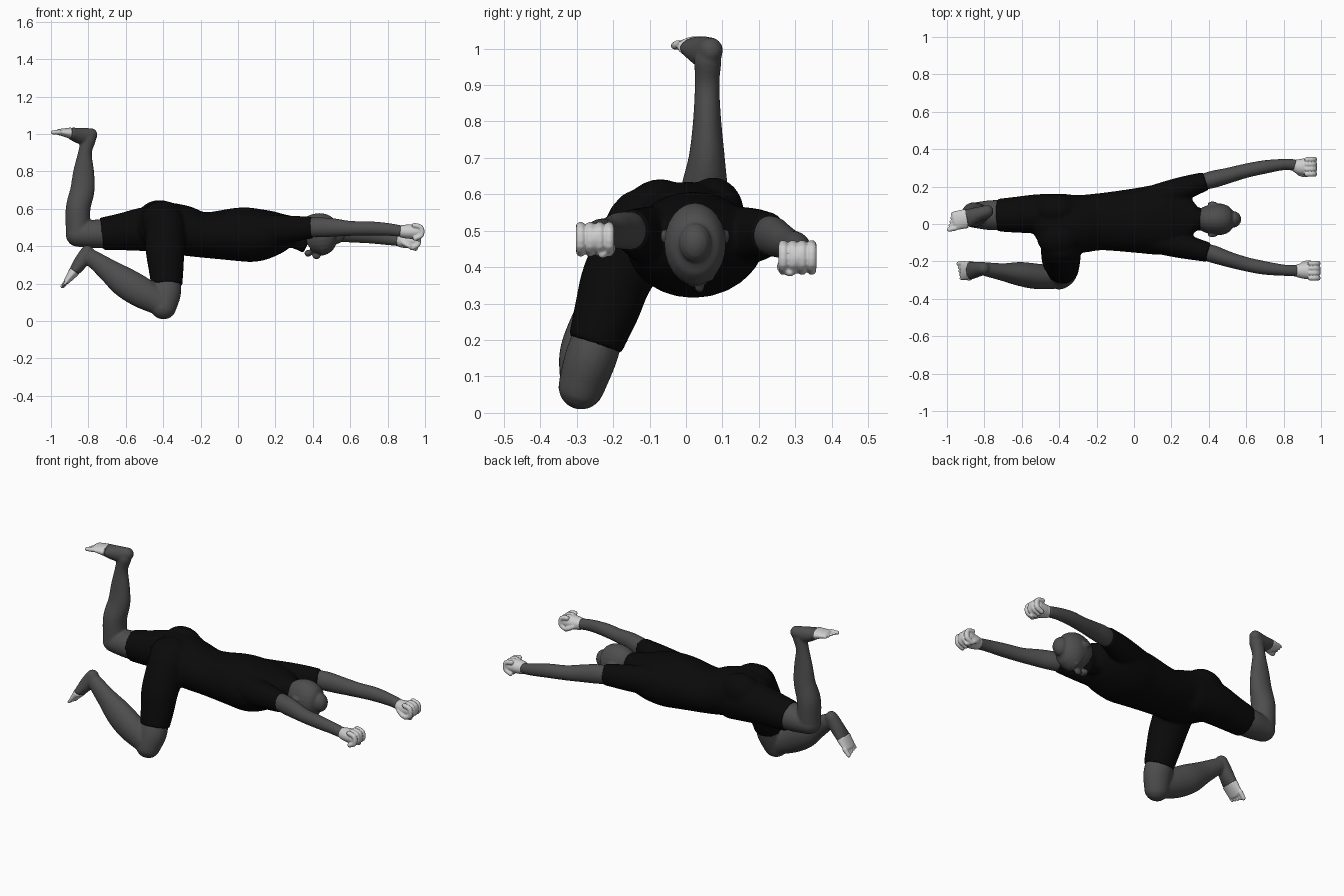
import bpy, bmesh, math
from mathutils import Vector, Matrix

X, Y = Vector((1, 0, 0)), Vector((0, 1, 0))


def material(name, v):
    m = bpy.data.materials.new(name)
    m.diffuse_color = (v, v, v, 1)
    return m


SUIT = material("black suit", 0.003)
SKIN = material("dark grey skin", 0.075)
PALE = material("pale grey extremities", 0.62)


def spline(a, b, c, d, t):
    return 0.5 * (2 * b + (c - a) * t + (2 * a - 5 * b + 4 * c - d) * t * t
                  + (3 * b - a - 3 * c + d) * t ** 3)


def loft(bm, secs, hint=Y, start=False, end=False, sides=24, steps=5):
    """Smooth tube; sections are (x, y, z, radius along hint, other radius)."""
    S = [Vector(s) for s in secs]
    S = [2 * S[0] - S[1]] + S + [2 * S[-1] - S[-2]]
    P = [spline(*S[i:i + 4], k / steps) for i in range(len(S) - 3) for k in range(steps)]
    P.append(S[-2])
    rings = []
    for i, p in enumerate(P):
        t = Vector(P[min(i + 1, len(P) - 1)][:3]) - Vector(P[max(i - 1, 0)][:3])
        rings.append((Vector(p[:3]), t.normalized(), p[3], p[4]))

    def dome(ring, sign):
        c, t, a, b = ring
        r = min(a, b)
        return [(c + t * sign * r * math.sin(q), t, a * math.cos(q), b * math.cos(q))
                for q in (0.4, 0.8, 1.15, 1.45)]
    if start:
        rings = dome(rings[0], -1)[::-1] + rings
    if end:
        rings += dome(rings[-1], 1)
    loops = []
    for c, t, a, b in rings:
        u = (hint - t * hint.dot(t)).normalized()
        v = t.cross(u)
        loops.append([bm.verts.new(c + u * a * math.cos(q) + v * b * math.sin(q))
                      for q in (2 * math.pi * k / sides for k in range(sides))])
    for p, q in zip(loops, loops[1:]):
        for k in range(sides):
            n = (k + 1) % sides
            bm.faces.new((p[k], p[n], q[n], q[k]))
    bm.faces.new(loops[0][::-1])
    bm.faces.new(loops[-1])


def ball(bm, loc, size):
    bmesh.ops.create_icosphere(bm, subdivisions=3, radius=1,
                               matrix=Matrix.Translation(loc) @ Matrix.Diagonal((*size, 1)))


def finish(bm, name, mat, voxel=0.007, smooth=4):
    """Fuse the overlapping volumes into one smooth skin."""
    bmesh.ops.recalc_face_normals(bm, faces=bm.faces)
    me = bpy.data.meshes.new(name)
    bm.to_mesh(me)
    bm.free()
    me.materials.append(mat)
    ob = bpy.data.objects.new(name, me)
    bpy.context.collection.objects.link(ob)
    r = ob.modifiers.new("fuse", 'REMESH')
    r.mode = 'VOXEL'
    r.voxel_size = voxel
    r.use_smooth_shade = True
    s = ob.modifiers.new("soften", 'SMOOTH')
    s.factor, s.iterations = 0.5, smooth
    return ob


# Suit: torso with collar, shoulders, buttocks and thighs
bm = bmesh.new()
loft(bm, [(-0.5, 0.04, 0.50, 0.10, 0.10), (-0.42, 0.01, 0.505, 0.15, 0.13),
          (-0.3, 0.0, 0.485, 0.155, 0.135), (-0.18, 0.012, 0.46, 0.153, 0.122),
          (0, 0.018, 0.463, 0.172, 0.143), (0.1, 0.022, 0.46, 0.185, 0.142),
          (0.2, 0.03, 0.47, 0.185, 0.118), (0.28, 0.03, 0.478, 0.13, 0.085),
          (0.33, 0.027, 0.465, 0.066, 0.085), (0.385, 0.025, 0.44, 0.062, 0.085)], start=True)
loft(bm, [(0.08, 0.12, 0.48, 0.08, 0.09), (0.25, 0.185, 0.487, 0.066, 0.075),
          (0.385, 0.23, 0.49, 0.05, 0.06)], start=True)
loft(bm, [(0.08, -0.07, 0.48, 0.08, 0.09), (0.25, -0.115, 0.49, 0.068, 0.075),
          (0.4, -0.152, 0.50, 0.052, 0.058)], start=True)
ball(bm, (-0.42, 0.075, 0.545), (0.12, 0.085, 0.102))
ball(bm, (-0.40, -0.07, 0.54), (0.12, 0.105, 0.102))
loft(bm, [(-0.35, 0.06, 0.49, 0.10, 0.13), (-0.5, 0.055, 0.49, 0.105, 0.118),
          (-0.62, 0.05, 0.477, 0.097, 0.1), (-0.73, 0.047, 0.465, 0.087, 0.087)], start=True)
loft(bm, [(-0.39, -0.11, 0.51, 0.11, 0.11), (-0.39, -0.185, 0.38, 0.104, 0.098),
          (-0.385, -0.215, 0.29, 0.095, 0.09), (-0.38, -0.25, 0.187, 0.083, 0.076)], X, start=True)
finish(bm, "suit", SUIT, 0.009)

# Head with nose, brow, chin and ears
bm = bmesh.new()
loft(bm, [(0.36, 0.025, 0.43, 0.055, 0.075), (0.385, 0.025, 0.445, 0.07, 0.098),
          (0.42, 0.025, 0.46, 0.081, 0.113), (0.465, 0.025, 0.465, 0.084, 0.11),
          (0.505, 0.025, 0.467, 0.07, 0.088), (0.528, 0.025, 0.467, 0.045, 0.055)],
     end=True)
ball(bm, (0.42, 0.037, 0.35), (0.022, 0.014, 0.02))
ball(bm, (0.455, 0.03, 0.372), (0.015, 0.05, 0.016))
ball(bm, (0.375, 0.03, 0.362), (0.02, 0.03, 0.018))
for s in (-1, 1):
    ball(bm, (0.42, 0.025 + s * 0.085, 0.485), (0.025, 0.01, 0.019))
finish(bm, "head", SKIN, 0.005, 3)

# Arms and fists: y sign, path of the arm, hand centre
arms = {
    "left": (1, [(0.33, 0.215, 0.49, 0.04, 0.05), (0.42, 0.238, 0.485, 0.046, 0.055),
                 (0.5, 0.258, 0.475, 0.042, 0.05), (0.6, 0.285, 0.462, 0.038, 0.042),
                 (0.7, 0.305, 0.455, 0.036, 0.04), (0.8, 0.318, 0.44, 0.03, 0.034),
                 (0.865, 0.315, 0.43, 0.031, 0.03)], (0.92, 0.306, 0.428)),
    "right": (-1, [(0.34, -0.14, 0.5, 0.04, 0.05), (0.42, -0.16, 0.5, 0.047, 0.053),
                   (0.5, -0.187, 0.5, 0.042, 0.05), (0.6, -0.215, 0.495, 0.038, 0.04),
                   (0.7, -0.235, 0.495, 0.036, 0.038), (0.8, -0.247, 0.49, 0.03, 0.034),
                   (0.875, -0.25, 0.48, 0.031, 0.03)], (0.938, -0.25, 0.478)),
}
for side, (s, path, h) in arms.items():
    bm = bmesh.new()
    loft(bm, path)
    finish(bm, side + "_arm", SKIN, 0.006, 3)
    bm = bmesh.new()
    hx, hy, hz = h
    w = path[-1]
    loft(bm, [(w[0] - 0.008, w[1], w[2], 0.033, 0.032), (hx - 0.03, hy, hz, 0.043, 0.038),
              (hx + 0.02, hy, hz, 0.047, 0.04)], end=True)
    for k in range(4):  # curled fingers
        y = hy + (k - 1.5) * 0.026
        loft(bm, [(hx + 0.005, y, hz + 0.033, 0.014, 0.014), (hx + 0.04, y, hz + 0.022, 0.014, 0.014),
                  (hx + 0.043, y, hz - 0.018, 0.014, 0.014), (hx + 0.01, y, hz - 0.037, 0.013, 0.013)],
             start=True, end=True, sides=10, steps=3)
    loft(bm, [(hx - 0.035, hy - s * 0.035, hz - 0.01, 0.014, 0.014),
              (hx, hy - s * 0.044, hz - 0.03, 0.013, 0.013),
              (hx + 0.03, hy - s * 0.02, hz - 0.042, 0.012, 0.012)],
         start=True, end=True, sides=10, steps=3)
    finish(bm, side + "_fist", PALE, 0.004, 2)

# Raised leg: knee, shin and foot
bm = bmesh.new()
loft(bm, [(-0.69, 0.047, 0.468, 0.08, 0.08), (-0.77, 0.047, 0.465, 0.08, 0.076),
          (-0.855, 0.047, 0.462, 0.068, 0.066)], end=True)
loft(bm, [(-0.855, 0.047, 0.48, 0.066, 0.066), (-0.855, 0.05, 0.6, 0.066, 0.066),
          (-0.832, 0.057, 0.7, 0.05, 0.065), (-0.825, 0.058, 0.8, 0.039, 0.056),
          (-0.818, 0.058, 0.9, 0.034, 0.037), (-0.8, 0.06, 0.97, 0.038, 0.04)],
     start=True, end=True)
left_foot = [(-0.785, 0.068, 0.995, 0.034, 0.036), (-0.84, 0.05, 0.99, 0.04, 0.044),
             (-0.9, 0.028, 1.005, 0.05, 0.03)]
loft(bm, left_foot, start=True)
finish(bm, "left_leg", SKIN)

# Tucked leg: knee, shin and foot
bm = bmesh.new()
loft(bm, [(-0.385, -0.235, 0.225, 0.076, 0.068), (-0.385, -0.262, 0.15, 0.08, 0.071),
          (-0.4, -0.287, 0.073, 0.07, 0.064)], X, end=True)
loft(bm, [(-0.42, -0.285, 0.1, 0.062, 0.07), (-0.52, -0.28, 0.155, 0.068, 0.083),
          (-0.61, -0.267, 0.21, 0.064, 0.08), (-0.7, -0.257, 0.277, 0.047, 0.06),
          (-0.785, -0.243, 0.34, 0.038, 0.044)], start=True, end=True)
right_foot = [(-0.805, -0.237, 0.37, 0.035, 0.036), (-0.84, -0.243, 0.315, 0.042, 0.038),
              (-0.878, -0.25, 0.262, 0.05, 0.028)]
loft(bm, right_foot, start=True)
finish(bm, "right_leg", SKIN)

# Pale forefeet with separate toes: foot path, tip of the ball, toe direction, big toe side
for side, foot, tip, d, s in (
        ("left", left_foot, (-0.955, 0.018, 1.01), (-0.034, -0.008, -0.002), -1),
        ("right", right_foot, (-0.914, -0.25, 0.215), (-0.024, -0.002, -0.03), 1)):
    bm = bmesh.new()
    base, tip, d = Vector(foot[-1][:3]), Vector(tip), Vector(d)
    back = base - (tip - base) * 0.1
    loft(bm, [(*back, 0.052, 0.03), (*base, 0.052, 0.029), (*tip, 0.05, 0.017)], end=True)
    for k in range(5):
        r = 0.014 if k == 0 else 0.0095
        p = tip + Y * s * (0.04 - k * 0.02)
        loft(bm, [(*p, r, r), (*(p + d * (1 - 0.13 * k)), r * 0.9, r * 0.8)],
             start=True, end=True, sides=10, steps=2)
    finish(bm, side + "_toes", PALE, 0.004, 2)
